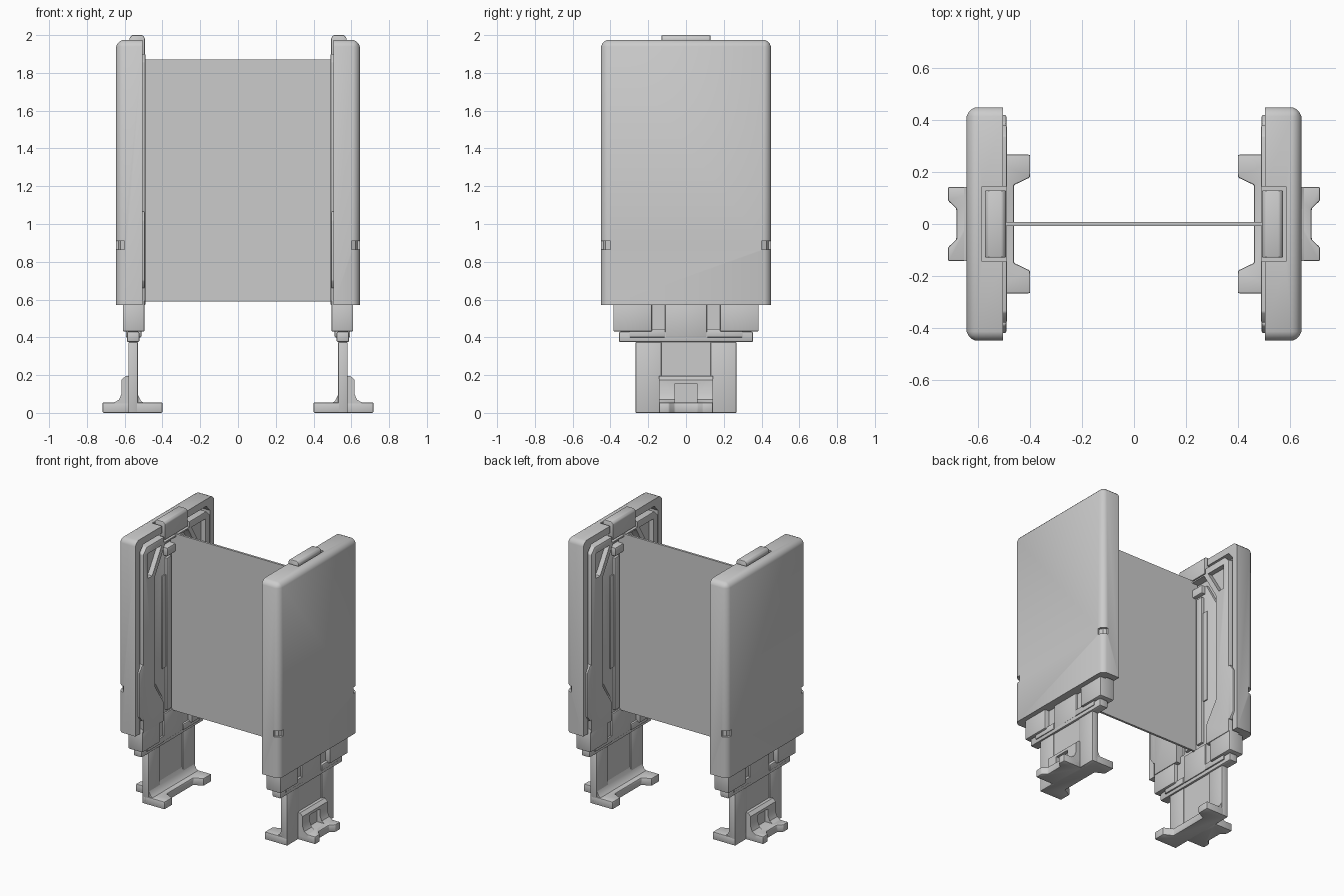
import bpy, bmesh, math
from mathutils import Vector

if "Cube" in bpy.data.objects:
    bpy.data.objects.remove(bpy.data.objects["Cube"])

parts = []
AXES = {'x': lambda p, t: (t, p[0], p[1]),
        'y': lambda p, t: (p[0], t, p[1]),
        'z': lambda p, t: (p[0], p[1], t)}


def prism(name, pts, axis, a, b, bevel=0.0, mirror_y=False, keep=True):
    """Extrude an outline along an axis, modelled on the +x side and mirrored."""
    bm = bmesh.new()
    vs = [bm.verts.new(AXES[axis](p, a)) for p in pts]
    face = bm.faces.new(vs)
    ext = bmesh.ops.extrude_face_region(bm, geom=[face])
    d = Vector(AXES[axis]((0, 0), b - a))
    bmesh.ops.translate(bm, vec=d, verts=[v for v in ext['geom'] if isinstance(v, bmesh.types.BMVert)])
    bmesh.ops.recalc_face_normals(bm, faces=bm.faces)
    me = bpy.data.meshes.new(name)
    bm.to_mesh(me)
    bm.free()
    ob = bpy.data.objects.new(name, me)
    bpy.context.collection.objects.link(ob)
    if bevel:
        m = ob.modifiers.new('bevel', 'BEVEL')
        m.width, m.segments, m.limit_method = bevel, 2, 'ANGLE'
        m.angle_limit = math.radians(25)
    if keep:
        parts.append((ob, mirror_y))
    else:
        ob.hide_render = True
    return ob


def rect(u0, u1, v0, v1):
    return [(u0, v0), (u1, v0), (u1, v1), (u0, v1)]


def sym(pts):
    """Complete a half outline (u > 0, bottom to top) with its mirror image."""
    return pts + [(-u, v) for u, v in reversed(pts)]


def box(name, x, y, z, **kw):
    return prism(name, rect(*x, *y), 'z', *z, **kw)


def cut(ob, cutters):
    for c in cutters:
        m = ob.modifiers.new('cut', 'BOOLEAN')
        m.operation, m.solver, m.object = 'DIFFERENCE', 'EXACT', c
        bpy.context.view_layer.objects.active = ob
    return cutters


helpers = []

# Outer shell: rounded on the outside and top, recessed on the inside
shell = box('outer_shell', (0.505, 0.645), (-0.45, 0.45), (0.57, 1.975))
bm = bmesh.new()
bm.from_mesh(shell.data)
edges = []
for e in bm.edges:
    c = (e.verts[0].co + e.verts[1].co) / 2
    outer, top, side = c.x > 0.64, c.z > 1.97, abs(c.y) > 0.44
    if (outer and (top or side)) or (top and side):
        edges.append(e)
bmesh.ops.bevel(bm, geom=edges, offset=0.035, segments=3, profile=0.4, affect='EDGES')
bm.to_mesh(shell.data)
bm.free()
cutters = [
    prism('recess_cutter', sym([(0.40, 0.5), (0.40, 1.88), (0.36, 1.925)]), 'x', 0.45, 0.57, keep=False),
    box('tab_slot_cutter', (0.45, 0.585), (-0.145, 0.145), (1.86, 2.1), keep=False)]
for s in (-1, 1):
    # Small notches in the outer vertical corners
    cutters.append(prism('notch_cutter', [(0.60, s * 0.47), (0.60, s * 0.437), (0.622, s * 0.425),
                                          (0.633, s * 0.40), (0.67, s * 0.40), (0.67, s * 0.47)],
                         'z', 0.865, 0.91, keep=False))
helpers += cut(shell, cutters)

# Inner plate with a stepped track opening
plate = prism('inner_plate', sym([(0.38, 0.57), (0.38, 1.86), (0.34, 1.90)]), 'x', 0.49, 0.60, bevel=0.006)
track = prism('track_cutter', sym([(0.15, 0.3), (0.15, 0.71), (0.25, 0.86), (0.25, 1.65), (0.13, 1.85)]),
              'x', 0.40, 0.545, keep=False)
window = [prism('corner_window_cutter', [(s * 0.28, 1.67), (s * 0.33, 1.67), (s * 0.33, 1.85), (s * 0.17, 1.85)],
                'x', 0.40, 0.525, keep=False) for s in (-1, 1)]
slots = [prism('tab_relief_cutter', rect(-0.145, 0.145, 1.86, 2.1), 'x', 0.40, 0.585, keep=False)]
helpers += cut(plate, [track] + window + slots)

# Layers inside the track: stepped slab, side rails and central guide
prism('track_slab', sym([(0.12, 0.45), (0.12, 0.73), (0.215, 0.88), (0.215, 1.62), (0.11, 1.80)]),
      'x', 0.525, 0.56, bevel=0.005)
prism('guide_rail', rect(0.03, 0.085, 0.62, 1.72), 'x', 0.507, 0.54, bevel=0.005, mirror_y=True)
prism('guide_joint', rect(0.0825, 0.125, 0.93, 1.60), 'x', 0.517, 0.54, bevel=0.004, mirror_y=True)
prism('guide_cap', rect(-0.10, 0.10, 1.74, 1.80), 'x', 0.495, 0.54, bevel=0.006)
# Clips lapping over the rim near the bottom
prism('side_clip', [(0.31, 0.66), (0.39, 0.66), (0.42, 0.70), (0.42, 1.02), (0.39, 1.065), (0.31, 1.065)],
      'x', 0.492, 0.55, bevel=0.006, mirror_y=True)

# Tab hooked over the top edge
prism('top_tab', [(0.493, 1.87), (0.535, 1.87), (0.535, 1.90), (0.575, 1.90), (0.575, 1.985), (0.562, 2.0),
                  (0.507, 2.0), (0.493, 1.985)], 'y', -0.13, 0.13, bevel=0.006)

# Lower carriage below the shell
prism('carriage_core', rect(-0.36, 0.36, 0.43, 0.62), 'x', 0.525, 0.575)
prism('carriage_block', rect(0.18, 0.385, 0.43, 0.60), 'x', 0.495, 0.61, bevel=0.008, mirror_y=True)
prism('carriage_center', rect(-0.11, 0.11, 0.40, 0.60), 'x', 0.515, 0.59, bevel=0.006)
prism('carriage_tray', [(-0.355, 0.375), (0.355, 0.375), (0.355, 0.43), (-0.355, 0.43)],
      'x', 0.522, 0.588, bevel=0.008)
prism('tray_lip', rect(0.11, 0.30, 0.40, 0.445), 'x', 0.512, 0.594, bevel=0.005, mirror_y=True)

# Leg with raised side strips
prism('leg', rect(-0.255, 0.255, 0.02, 0.39), 'x', 0.537, 0.573)
prism('leg_strip', rect(0.13, 0.267, 0.0, 0.375), 'x', 0.53, 0.58, bevel=0.005, mirror_y=True)

# Forked inner foot and smaller outer foot
prism('inner_foot', [(0.58, -0.267), (0.40, -0.267), (0.40, -0.18), (0.463, -0.15),
                     (0.463, 0.15), (0.40, 0.18), (0.40, 0.267), (0.58, 0.267)], 'z', 0, 0.055, bevel=0.006)
prism('inner_fillet', [(0.54, 0.05), (0.495, 0.05), (0.515, 0.065), (0.53, 0.095), (0.54, 0.13)],
      'y', -0.26, 0.26)
prism('outer_foot', [(0.56, -0.143), (0.717, -0.143), (0.717, -0.09), (0.685, -0.06),
                     (0.685, 0.06), (0.717, 0.09), (0.717, 0.143), (0.56, 0.143)], 'z', 0, 0.055, bevel=0.006)
bracket = prism('foot_bracket', [(0.56, 0.03), (0.655, 0.03), (0.655, 0.055), (0.63, 0.07), (0.617, 0.10),
                                 (0.617, 0.175), (0.595, 0.195), (0.56, 0.195)], 'y', -0.143, 0.143)
helpers += cut(bracket, [box('bracket_cutter', (0.592, 0.70), (-0.057, 0.057), (0.056, 0.155), keep=False)])

# Thin panel between the two posts
panel = box('barrier_panel', (-0.535, 0.535), (-0.008, 0.008), (0.59, 1.87))
parts.pop()

# Mirror everything to the other post, bake modifiers, set shading
for ob, my in parts:
    m = ob.modifiers.new('mirror', 'MIRROR')
    m.use_axis = (True, my, False)
    m.use_mirror_merge = False
bpy.context.view_layer.update()
for ob, _ in parts:
    dg = bpy.context.evaluated_depsgraph_get()
    baked = bpy.data.meshes.new_from_object(ob.evaluated_get(dg))
    ob.modifiers.clear()
    ob.data = baked
    baked.name = ob.name
for h in helpers:
    bpy.data.objects.remove(h, do_unlink=True)
bpy.ops.object.select_all(action='DESELECT')
for ob, _ in parts:
    ob.select_set(True)
    bpy.context.view_layer.objects.active = ob
bpy.ops.object.shade_smooth_by_angle(angle=math.radians(32))
